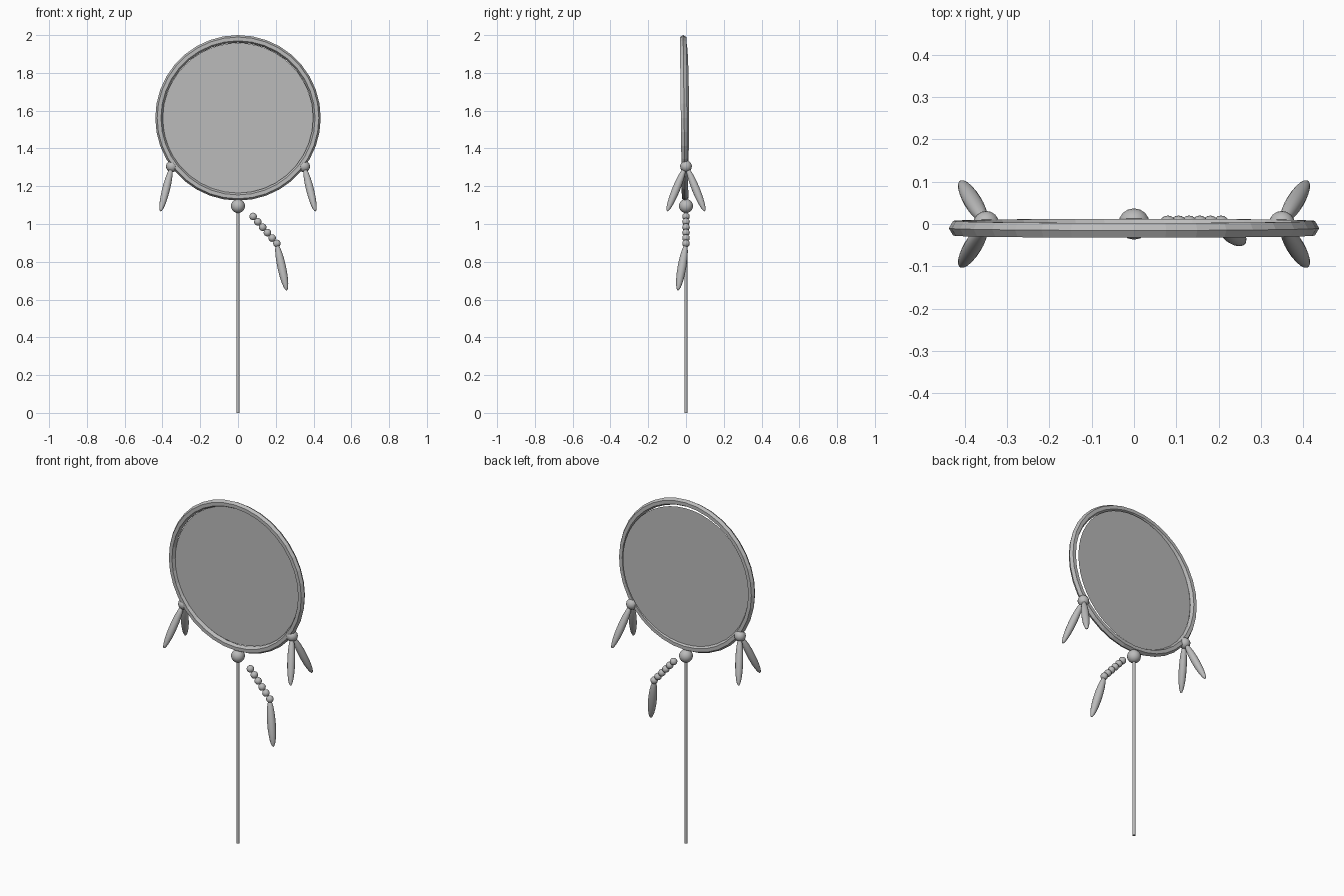
import bpy, math
from mathutils import Vector

if "Cube" in bpy.data.objects:
    bpy.data.objects.remove(bpy.data.objects["Cube"])

grey = bpy.data.materials.new("plain grey")
grey.diffuse_color = (0.5, 0.5, 0.5, 1)
grey.use_nodes = True
grey.node_tree.nodes["Principled BSDF"].inputs["Base Color"].default_value = grey.diffuse_color


def finish(name, smooth=False):
    o = bpy.context.object
    o.name = name
    o.data.materials.append(grey)
    if smooth:
        bpy.ops.object.shade_smooth()
    return o


def bead(name, loc, r):
    bpy.ops.mesh.primitive_uv_sphere_add(segments=16, ring_count=10, radius=r, location=loc)
    return finish(name, True)


def feather(name, top, tip, r=0.021):
    # slim ellipsoid stretched between two points
    a, b = Vector(top), Vector(tip)
    bpy.ops.mesh.primitive_uv_sphere_add(segments=16, ring_count=12, radius=1, location=(a + b) / 2)
    o = finish(name, True)
    o.scale = (r, r, (b - a).length / 2)
    o.rotation_euler = (b - a).to_track_quat('Z', 'Y').to_euler()
    return o


# hoop, leaning very slightly forward
bpy.ops.mesh.primitive_torus_add(major_segments=36, minor_segments=6,
                                 major_radius=0.418, minor_radius=0.02,
                                 location=(0, -0.01, 1.562),
                                 rotation=(math.pi / 2 + 0.012, 0, 0))
finish("hoop")

# thin panel inside the hoop, turned a little
bpy.ops.mesh.primitive_circle_add(vertices=48, radius=0.398, fill_type='NGON',
                                  location=(0, 0.002, 1.56),
                                  rotation=(math.pi / 2, 0, 0.035))
finish("panel")

# handle and its top bead
bpy.ops.mesh.primitive_cylinder_add(vertices=12, radius=0.008, depth=1.1, location=(0, 0, 0.55))
finish("handle", True)
bpy.ops.object.shade_smooth_by_angle()
bead("handle_bead", (0, 0, 1.095), 0.037)

# side beads with paired feathers
for s in (-1, 1):
    bead("side_bead", (s * 0.35, 0, 1.305), 0.031)
    for t in (-1, 1):
        feather("side_feather", (s * 0.352, t * 0.005, 1.30), (s * 0.41, t * 0.1, 1.067))

# bead string with hanging feather
for i in range(6):
    f = i / 5
    bead("string_bead", (0.08 + 0.126 * f, 0, 1.04 - 0.143 * f), 0.02)
feather("string_feather", (0.205, 0, 0.895), (0.258, -0.043, 0.648), 0.023)
